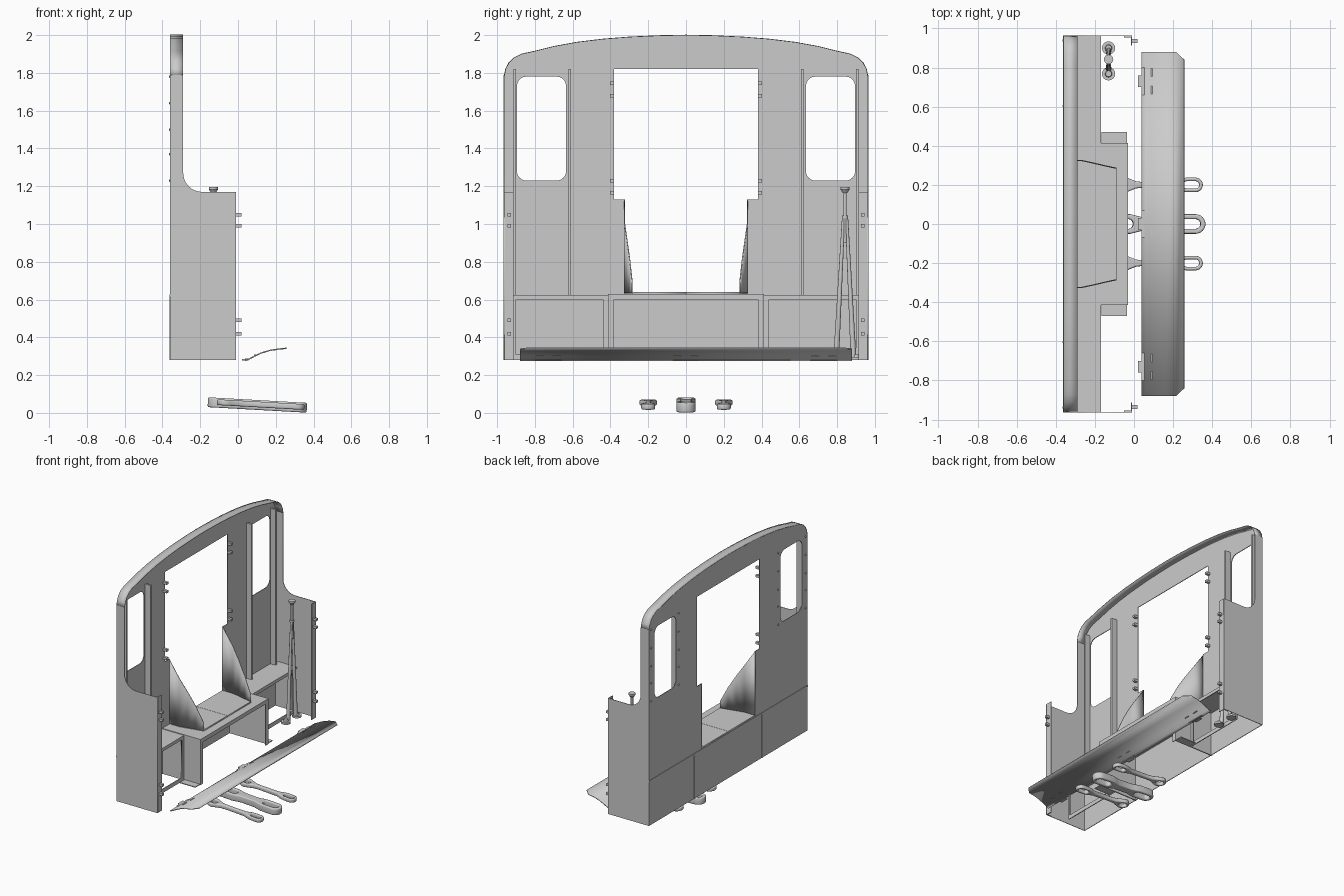
import bpy, bmesh, math
from mathutils import Matrix, Vector

if "Cube" in bpy.data.objects:
    bpy.data.objects.remove(bpy.data.objects["Cube"])

PLANES = {  # local x, local y, normal -> world
    'YZ': Matrix(((0, 0, 1), (1, 0, 0), (0, 1, 0))),
    'XZ': Matrix(((1, 0, 0), (0, 0, -1), (0, 1, 0))),
    'XY': Matrix.Identity(3)}


def add(name, mesh, smooth=False):
    ob = bpy.data.objects.new(name, mesh)
    bpy.context.collection.objects.link(ob)
    if smooth:
        bpy.ops.object.select_all(action='DESELECT')
        ob.select_set(True)
        bpy.context.view_layer.objects.active = ob
        bpy.ops.object.shade_smooth_by_angle(angle=math.radians(35))
    return ob


def sheet(name, loops, plane, loc, t, bevel=0, rot=None, smooth=False):
    """Flat plate with holes: first loop is the outline."""
    cu = bpy.data.curves.new(name, 'CURVE')
    cu.dimensions, cu.fill_mode = '2D', 'BOTH'
    cu.extrude = t / 2 - bevel
    cu.bevel_depth, cu.offset, cu.bevel_resolution = bevel, -bevel, 2
    for lp in loops:
        sp = cu.splines.new('POLY')
        sp.points.add(len(lp) - 1)
        for p, (a, b) in zip(sp.points, lp):
            p.co = (a, b, 0, 1)
        sp.use_cyclic_u = True
    tmp = bpy.data.objects.new(name + '_tmp', cu)
    bpy.context.collection.objects.link(tmp)
    bpy.context.view_layer.update()
    me = bpy.data.meshes.new_from_object(tmp.evaluated_get(bpy.context.evaluated_depsgraph_get()))
    bpy.data.objects.remove(tmp)
    m = Matrix.Translation(loc) @ PLANES[plane].to_4x4()
    if rot is not None:
        m = m @ rot
    me.transform(m)
    return add(name, me, smooth)


def boxes(name, spans):
    """Each span is (x0, x1, y0, y1, z0, z1)."""
    bm = bmesh.new()
    for x0, x1, y0, y1, z0, z1 in spans:
        m = Matrix.Translation(((x0 + x1) / 2, (y0 + y1) / 2, (z0 + z1) / 2)) @ \
            Matrix.Diagonal((abs(x1 - x0), abs(y1 - y0), abs(z1 - z0), 1))
        bmesh.ops.create_cube(bm, size=1, matrix=m)
    me = bpy.data.meshes.new(name)
    bm.to_mesh(me)
    return add(name, me)


def rods(name, items, sides=16):
    """Each item is (start, end, radius at start, radius at end)."""
    bm = bmesh.new()
    for a, b, r1, r2 in items:
        a, b = Vector(a), Vector(b)
        m = Matrix.Translation((a + b) / 2) @ (b - a).to_track_quat('Z', 'Y').to_matrix().to_4x4()
        bmesh.ops.create_cone(bm, cap_ends=True, segments=sides, radius1=r1, radius2=r2,
                              depth=(b - a).length, matrix=m)
    me = bpy.data.meshes.new(name)
    bm.to_mesh(me)
    return add(name, me, True)


def strip(name, rows, t, smooth=True):
    """Thin skin through rows of points."""
    n = len(rows[0])
    verts = [p for r in rows for p in r]
    faces = [(i * n + j, i * n + j + 1, (i + 1) * n + j + 1, (i + 1) * n + j)
             for i in range(len(rows) - 1) for j in range(n - 1)]
    me = bpy.data.meshes.new(name)
    me.from_pydata(verts, [], faces)
    ob = add(name, me, smooth)
    md = ob.modifiers.new('thickness', 'SOLIDIFY')
    md.thickness, md.offset = t, 0
    return ob


def arc(cx, cy, r, a0, a1, n=8):
    return [(cx + r * math.cos(math.radians(a0 + (a1 - a0) * i / n)),
             cy + r * math.sin(math.radians(a0 + (a1 - a0) * i / n))) for i in range(n + 1)]


def rounded(x0, x1, y0, y1, r):
    return (arc(x1 - r, y1 - r, r, 0, 90) + arc(x0 + r, y1 - r, r, 90, 180) +
            arc(x0 + r, y0 + r, r, 180, 270) + arc(x1 - r, y0 + r, r, 270, 360))


XB, W, T = -0.36, 0.963, 0.005

# end wall with arched top, two side windows and the middle opening
half = [(W, 1.78), (.955, 1.82), (.937, 1.855), (.91, 1.88), (.87, 1.9), (.80, 1.915),
        (.70, 1.94), (.58, 1.962), (.44, 1.979), (.30, 1.99), (.15, 1.997)]
arch = half + [(0, 2.0)] + [(-y, z) for y, z in reversed(half)]
opening = [(.38, 1.82), (-.38, 1.82), (-.38, 1.13), (-.325, 1.13), (-.325, .635),
           (.325, .635), (.325, 1.13), (.38, 1.13)]
wins = [rounded(a, a + .26, 1.23, 1.78, .05) for a in (.635, -.895)]
sheet('end_wall', [[(-W, .28), (W, .28)] + arch, opening] + wins, 'YZ', (XB + T / 2, 0, 0), T)

# roof flange following the arch
strip('roof_flange', [[(XB, y, z), (-.29, y, z)] for y, z in arch], .004)

# side sheets with swept shoulder, and their edge angles
side = [(XB, .28), (-.01, .28), (-.01, 1.17)] + arc(-.19, 1.27, .1, 270, 180) + [(-.29, 1.79), (XB, 1.79)]
for s, tag in ((1, 'left'), (-1, 'right')):
    sheet(f'side_sheet_{tag}', [side], 'XZ', (0, s * W, 0), .004)
    boxes(f'edge_angle_{tag}', [(-.05, -.01, s * .955, s * W, .28, 1.17),
                                (-.016, -.01, s * .912, s * W, .28, 1.17)])
    boxes(f'door_hinges_{tag}', [(-.01, .018, s * .926, s * .945, z - .009, z + .009)
                                 for z in (1.05, .99, .49, .42)])
    boxes(f'shutter_hinges_{tag}', [(XB, -.325, s * .382, s * .402, z - .009, z + .009)
                                    for z in (1.745, 1.68, 1.23, 1.165)])
    # window posts
    boxes(f'window_posts_{tag}', [(XB, -.31, s * .608, s * .622, .625, 1.82),
                                  (XB, -.31, s * .9, s * .914, .625, 1.82)])
    # tapered guard plate beside the opening
    prof = [(XB, 1.13, .325), (-.27, 1.0, .325), (-.21, .91, .312), (-.15, .81, .298), (-.09, .69, .285)]
    strip(f'guard_plate_{tag}', [[(x, s * y, .635), (x, s * y, z)] for x, z, y in prof], .006)
    # outer bench: top and open front frame
    boxes(f'bench_top_{tag}', [(XB, -.17, s * .41, s * W, .615, .625)])
    fr = [(.41, .28), (.915, .28), (.915, .62), (.41, .62)]
    hole = [(.44, .31), (.9, .31), (.9, .6), (.44, .6)]
    sheet(f'bench_frame_{tag}', [[(s * a, b) for a, b in lp] for lp in (fr, hole)],
          'YZ', (-.173, 0, 0), .006)
    # middle bench leg panel with front flange and foot
    boxes(f'bench_leg_{tag}', [(XB, -.03, s * .405, s * .413, .28, .63),
                               (-.036, -.03, s * .38, s * .41, .28, .63),
                               (-.165, -.035, s * .41, s * .47, .28, .286)])
    # paired floor halves of the opening
    sheet(f'sill_plate_{tag}', [[(XB, s * .001), (-.09, s * .001), (-.09, s * .285),
                                 (-.27, s * .325), (XB, s * .325)]], 'XY', (0, 0, .635), .01)
    # rivets round each window
    rods(f'rivets_{tag}', [((XB + .002, s * y, z), (XB - .006, s * y, z), .008, .004)
                           for y in (.605, .938) for z in (1.23, 1.37, 1.5, 1.64, 1.78)], 8)

# middle bench top with lip, and outside cover strips
boxes('middle_bench', [(XB, -.03, -.413, .413, .62, .63), (-.036, -.03, -.41, .41, .6, .63)])
boxes('cover_strips', [(XB - .003, XB, -W, W, .615, .628)] +
      [(XB - .003, XB, s * .405, s * .418, .28, .62) for s in (1, -1)])

# curved fall plate with clipped corners and three hinges
fall = [(.04, .278, .88), (.06, .286, .88), (.09, .302, .88), (.12, .316, .88),
        (.165, .33, .88), (.215, .338, .88), (.257, .342, .84)]
strip('fall_plate', [[(x, -w, z), (x, w, z)] for x, z, w in fall], .007)
hinges = []
for y in (-.73, 0, .73):
    hinges += [(.02, .042, y - .03, y + .03, .277, .284), (.038, .056, y - .07, y + .07, .277, .287)]
    hinges += [(.086, .096, y + d - .02, y + d + .02, .298, .308) for d in (-.045, .045)]
boxes('fall_plate_hinges', hinges)

# brake stand: splayed legs, feet, rod and cap
bx, by = -.13, .842
rods('brake_stand', [((bx, .795, .285), (bx, .834, 1.04), .015, .008),
                     ((bx, .887, .285), (bx, .85, 1.04), .015, .008),
                     ((bx, .768, .28), (bx, .768, .295), .034, .034),
                     ((bx, .9, .28), (bx, .9, .295), .034, .034),
                     ((bx, .768, .295), (bx, .768, .31), .018, .015),
                     ((bx, .9, .295), (bx, .9, .31), .018, .015),
                     ((bx, by, .9), (bx, by, 1.18), .009, .009),
                     ((bx, by, 1.03), (bx, by, 1.045), .016, .016),
                     ((bx, by, 1.165), (bx, by, 1.182), .012, .024),
                     ((bx, by, 1.182), (bx, by, 1.195), .024, .024)])


# coupling links: eye, neck and long loop
def slot(x0, x1, r):
    return arc(x1, 0, r, -90, 90, 10) + arc(x0, 0, r, 90, 270, 10)


def link(name, y, z, t, upper, holes):
    outline = upper + [(a, -b) for a, b in reversed(upper[1:-1])]
    loops = [[(a - .1, b) for a, b in lp] for lp in [outline] + holes]
    sheet(name, loops, 'XY', (.1, y, z), t, .008, Matrix.Rotation(math.radians(3.2), 4, 'Y'), True)


side_up = arc(.315, 0, .037, 0, 90) + [(.265, .037), (.235, .03), (.2, .016), (.05, .014),
                                       (.01, .018), (-.025, .032)] + arc(-.065, 0, .046, 55, 180)
mid_up = arc(.315, 0, .05, 0, 90) + [(.225, .05), (.19, .042), (.16, .033), (.05, .033),
                                     (.02, .04), (-.02, .05)] + arc(-.11, 0, .05, 90, 180)
for y, tag in ((.2, 'left'), (-.2, 'right')):
    link(f'coupling_link_{tag}', y, .045, .03, side_up, [slot(.27, .315, .019), slot(-.07, -.06, .024)])
link('coupling_link_middle', 0, .042, .052, mid_up, [slot(.24, .315, .025), slot(-.11, -.03, .025)])
